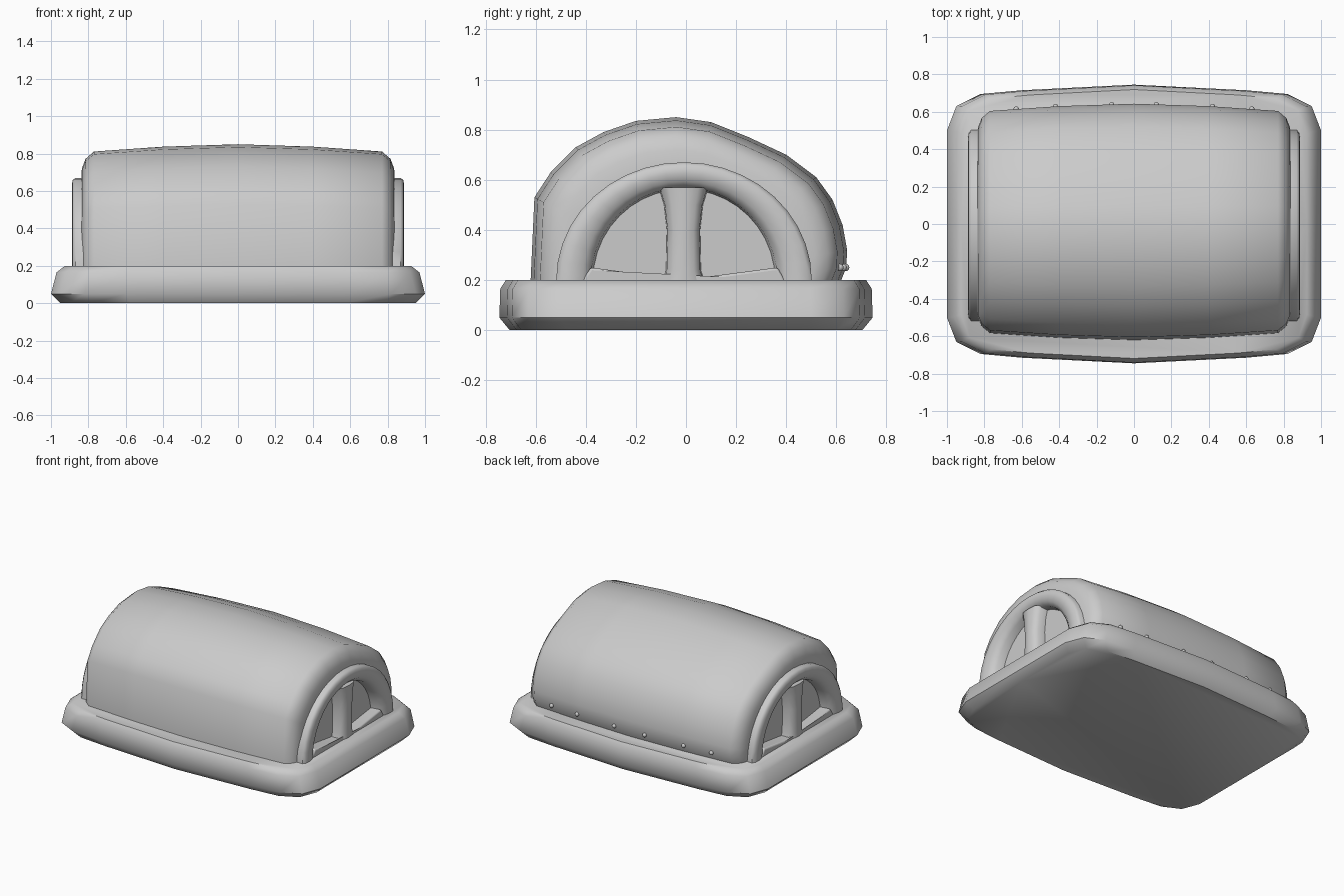
import bpy, bmesh, math
from mathutils import Vector

if "Cube" in bpy.data.objects:
    bpy.data.objects.remove(bpy.data.objects["Cube"], do_unlink=True)

grey = bpy.data.materials.new("plain grey")
grey.use_nodes = True
GREY = (0.6, 0.6, 0.6, 1)
grey.diffuse_color = GREY
for n in grey.node_tree.nodes:
    if n.type == "BSDF_PRINCIPLED":
        n.inputs["Base Color"].default_value = GREY
        n.inputs["Roughness"].default_value = 0.6


def finish(name, bm, mirror=False, bevel=0, angle=50):
    """Turn a bmesh into a smooth-shaded object."""
    bmesh.ops.recalc_face_normals(bm, faces=bm.faces)
    me = bpy.data.meshes.new(name)
    bm.to_mesh(me)
    bm.free()
    ob = bpy.data.objects.new(name, me)
    bpy.context.collection.objects.link(ob)
    me.materials.append(grey)
    bpy.ops.object.select_all(action="DESELECT")
    ob.select_set(True)
    bpy.context.view_layer.objects.active = ob
    bpy.ops.object.shade_smooth_by_angle(angle=math.radians(angle))
    if bevel:
        mod = ob.modifiers.new("soft edges", "BEVEL")
        mod.width, mod.segments = bevel, 3
    if mirror:
        ob.modifiers.new("both ends", "MIRROR")
    return ob


def loft(rings, closed=True, caps=True):
    """Skin a list of equally long point rings."""
    bm = bmesh.new()
    rows = [[bm.verts.new(p) for p in ring] for ring in rings]
    n = len(rows[0])
    for a, b in zip(rows, rows[1:]):
        for i in range(n if closed else n - 1):
            j = (i + 1) % n
            bm.faces.new((a[i], a[j], b[j], b[i]))
    if caps:
        bm.faces.new(rows[0])
        bm.faces.new(rows[-1])
    return bm


# Base slab: rounded outline with a slight bow front and back
quarter = [(1, 0), (1, 0.5), (0.95, 0.63), (0.82, 0.695), (0.6, 0.715)]
half = quarter + [(0, 0.745)] + [(-x, y) for x, y in reversed(quarter)]
outline = half + [(x, -y) for x, y in reversed(half[1:-1])]
levels = [(0.95, 0.945, 0), (1, 1, 0.05), (0.97, 0.995, 0.165), (0.925, 0.965, 0.2)]
finish("base", loft([[(x * sx, y * sy, z) for x, y in outline] for sx, sy, z in levels]))

# Domed body: lopsided arch section that shrinks towards rounded ends
SILL = 0.2
section = [(-0.62, 0), (-0.605, 0.33), (-0.54, 0.43), (-0.44, 0.53), (-0.33, 0.59),
           (-0.2, 0.635), (-0.04, 0.65), (0.1, 0.63), (0.25, 0.57), (0.4, 0.5),
           (0.52, 0.41), (0.585, 0.32), (0.625, 0.22), (0.643, 0.12), (0.64, 0.05), (0.62, 0)]
ends = [(0.4, 0.98), (0.77, 0.94), (0.815, 0.88), (0.835, 0.8), (0.838, 0.7)]
stations = [(-x, s) for x, s in reversed(ends)] + [(0, 1)] + ends
finish("body", loft([[(x, y * s, SILL + z * s) for y, z in section] for x, s in stations],
                    closed=False, caps=False))

# Arched window frame: soft profile swept around a half ellipse
STEPS = 20


def arch(x, t):
    return [(x, (0.51 - 0.15 * t) * math.cos(a) - 0.008, SILL + (0.47 - 0.11 * t) * math.sin(a))
            for a in (math.pi * i / STEPS for i in range(STEPS + 1))]


profile = [(0.78, 0), (0.87, 0), (0.885, 0.12), (0.888, 0.4), (0.878, 0.7), (0.85, 0.92), (0.78, 1)]
finish("window_frame", loft([arch(x, t) for x, t in profile], closed=False, caps=False), mirror=True)

# Recessed window panel
bm = bmesh.new()
bm.faces.new([bm.verts.new(p) for p in arch(0.8, 0.8)])
finish("window_panel", bm, mirror=True)

# Centre post, flared where it meets the arch
rows = []
for z, w in [(0.19, 0.085), (0.24, 0.07), (0.4, 0.067), (0.5, 0.078), (0.57, 0.1)]:
    rows.append([(x, w * k - 0.01, z) for x, k in
                 [(0.79, -1), (0.85, -0.95), (0.878, -0.6), (0.884, 0),
                  (0.878, 0.6), (0.85, 0.95), (0.79, 1)]])
finish("window_post", loft(rows), mirror=True)

# Window sill, dipping towards the post
sill = [(-0.42, 0.19), (-0.38, 0.25), (-0.08, 0.21), (0.06, 0.21), (0.365, 0.25), (0.4, 0.19)]
finish("window_sill", loft([[(x, y, z) for y, z in sill] for x in (0.79, 0.875)]),
       mirror=True, bevel=0.01)

# Row of small studs low on the back
bm = bmesh.new()
for x in (0.12, 0.42, 0.63):
    made = bmesh.ops.create_uvsphere(bm, u_segments=10, v_segments=6, radius=0.015)
    bmesh.ops.translate(bm, verts=made["verts"], vec=Vector((x, 0.638 - 0.06 * x * x, 0.25)))
finish("back_studs", bm, mirror=True)
